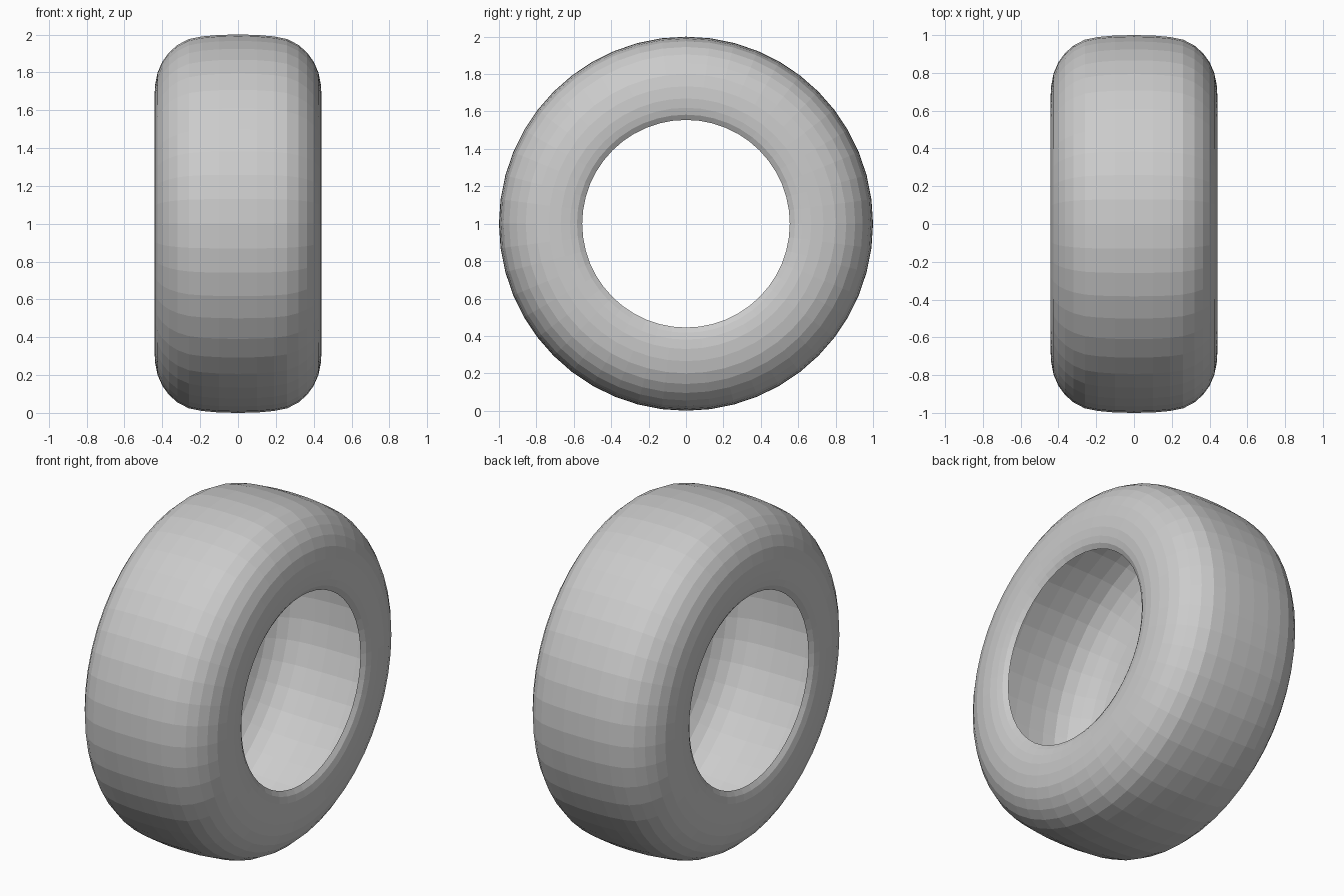
import bpy, bmesh, math
from mathutils import Matrix, Vector

if "Cube" in bpy.data.objects:
    bpy.data.objects.remove(bpy.data.objects["Cube"])

SEGMENTS = 48

# Half cross-section of the tyre shell: (distance from centre plane, radius)
half = [(0.0, 1.0), (0.10, 0.998), (0.19, 0.99), (0.26, 0.976), (0.32, 0.945),
        (0.365, 0.905), (0.40, 0.857), (0.425, 0.80), (0.438, 0.735),
        (0.442, 0.67), (0.437, 0.62), (0.428, 0.583), (0.41, 0.555)]
profile = [(-x, r) for x, r in reversed(half[1:])] + half

# Tyre: open, hollow shell spun round the x axis
bm = bmesh.new()
rings = []
for i in range(SEGMENTS):
    turn = Matrix.Rotation(2 * math.pi * i / SEGMENTS, 3, 'X')
    rings.append([bm.verts.new(turn @ Vector((x, 0, r)) + Vector((0, 0, 1)))
                  for x, r in profile])
for i in range(SEGMENTS):
    a, b = rings[i], rings[(i + 1) % SEGMENTS]
    for j in range(len(profile) - 1):
        bm.faces.new((a[j], b[j], b[j + 1], a[j + 1]))

# Make the faces point outward at the tread
bm.normal_update()
face = max(bm.faces, key=lambda f: f.calc_center_median().z)
if face.normal.z < 0:
    bmesh.ops.reverse_faces(bm, faces=bm.faces[:])

mesh = bpy.data.meshes.new("tyre")
bm.to_mesh(mesh)
bm.free()
bpy.context.collection.objects.link(bpy.data.objects.new("tyre", mesh))
